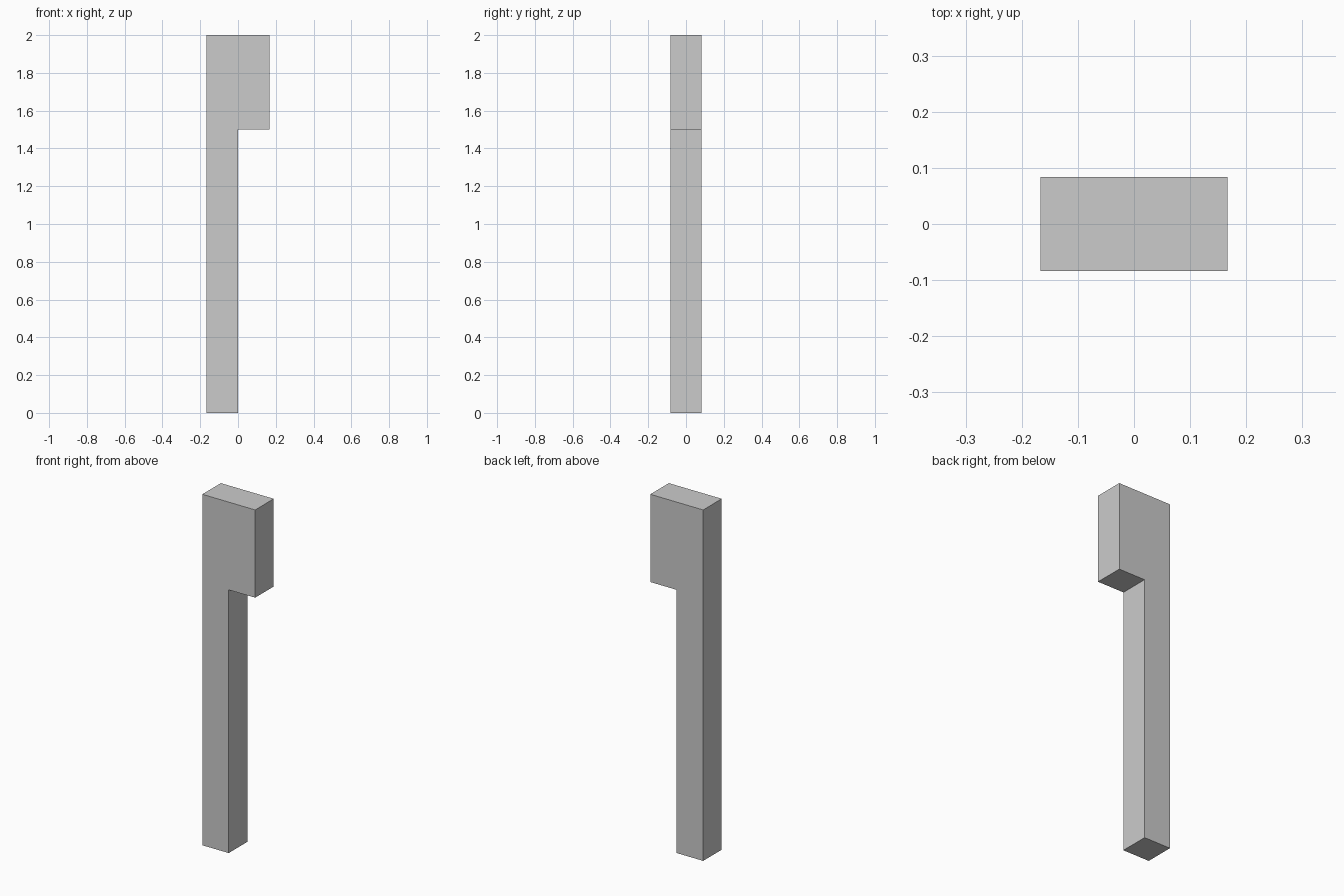
import bpy
import bmesh

if "Cube" in bpy.data.objects:
    bpy.data.objects.remove(bpy.data.objects["Cube"])

HALF_WIDTH = 1 / 6
HALF_DEPTH = 1 / 12
HEIGHT = 2.0
HEAD_BOTTOM = 1.5

# Side profile (x, z): slim post with a block overhanging to the right at the top
profile = [
    (-HALF_WIDTH, 0), (0, 0), (0, HEAD_BOTTOM),
    (HALF_WIDTH, HEAD_BOTTOM), (HALF_WIDTH, HEIGHT), (-HALF_WIDTH, HEIGHT),
]

# Extrude the profile from front to back
bm = bmesh.new()
face = bm.faces.new([bm.verts.new((x, -HALF_DEPTH, z)) for x, z in profile])
result = bmesh.ops.extrude_face_region(bm, geom=[face], use_keep_orig=True)
back = [v for v in result["geom"] if isinstance(v, bmesh.types.BMVert)]
bmesh.ops.translate(bm, verts=back, vec=(0, 2 * HALF_DEPTH, 0))
bmesh.ops.recalc_face_normals(bm, faces=bm.faces)

mesh = bpy.data.meshes.new("post_with_head")
bm.to_mesh(mesh)
bm.free()
post = bpy.data.objects.new("post_with_head", mesh)
bpy.context.collection.objects.link(post)
